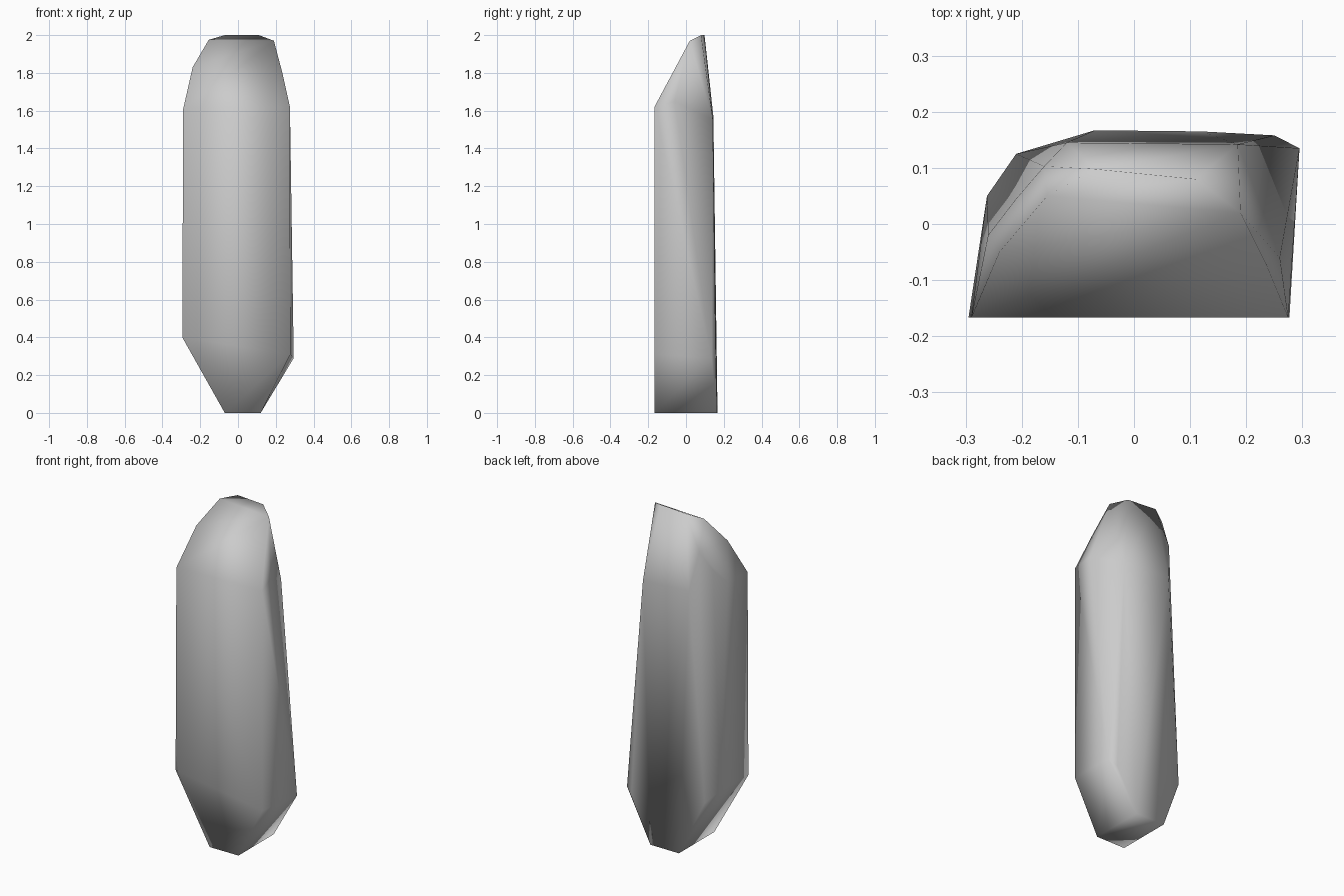
import bpy
import bmesh

# Corner points of the faceted slab, grouped by region
base = [(-0.07, -0.167, 0), (0.12, -0.167, 0), (0.12, 0.165, 0), (-0.07, 0.167, 0)]
lower_ring = [(-0.295, -0.167, 0.40), (0.277, -0.167, 0.31), (0.295, 0.135, 0.29),
              (0.25, 0.158, 0.25), (-0.21, 0.125, 0.32), (-0.262, 0.05, 0.38)]
upper_ring = [(-0.29, -0.167, 1.61), (0.275, -0.167, 1.62), (0.26, -0.06, 1.65),
              (0.185, 0.142, 1.55), (-0.12, 0.145, 1.57), (-0.21, 0.045, 1.68),
              (-0.26, -0.02, 1.60)]
crown = [(-0.24, -0.05, 1.83), (-0.155, 0.05, 1.975), (-0.07, 0.098, 2.0),
         (0.11, 0.08, 2.0), (0.19, 0.02, 1.97), (0.235, -0.07, 1.80),
         (-0.16, 0.103, 1.80)]

# Wrap the corners in a closed convex shell
bm = bmesh.new()
for p in base + lower_ring + upper_ring + crown:
    bm.verts.new(p)
result = bmesh.ops.convex_hull(bm, input=bm.verts[:])
loose = [v for v in bm.verts if not v.link_faces]
bmesh.ops.delete(bm, geom=loose, context='VERTS')
bmesh.ops.recalc_face_normals(bm, faces=bm.faces[:])
for f in bm.faces:
    f.smooth = True

mesh = bpy.data.meshes.new("standing_stone")
bm.to_mesh(mesh)
bm.free()
stone = bpy.data.objects.new("standing_stone", mesh)
bpy.context.collection.objects.link(stone)
